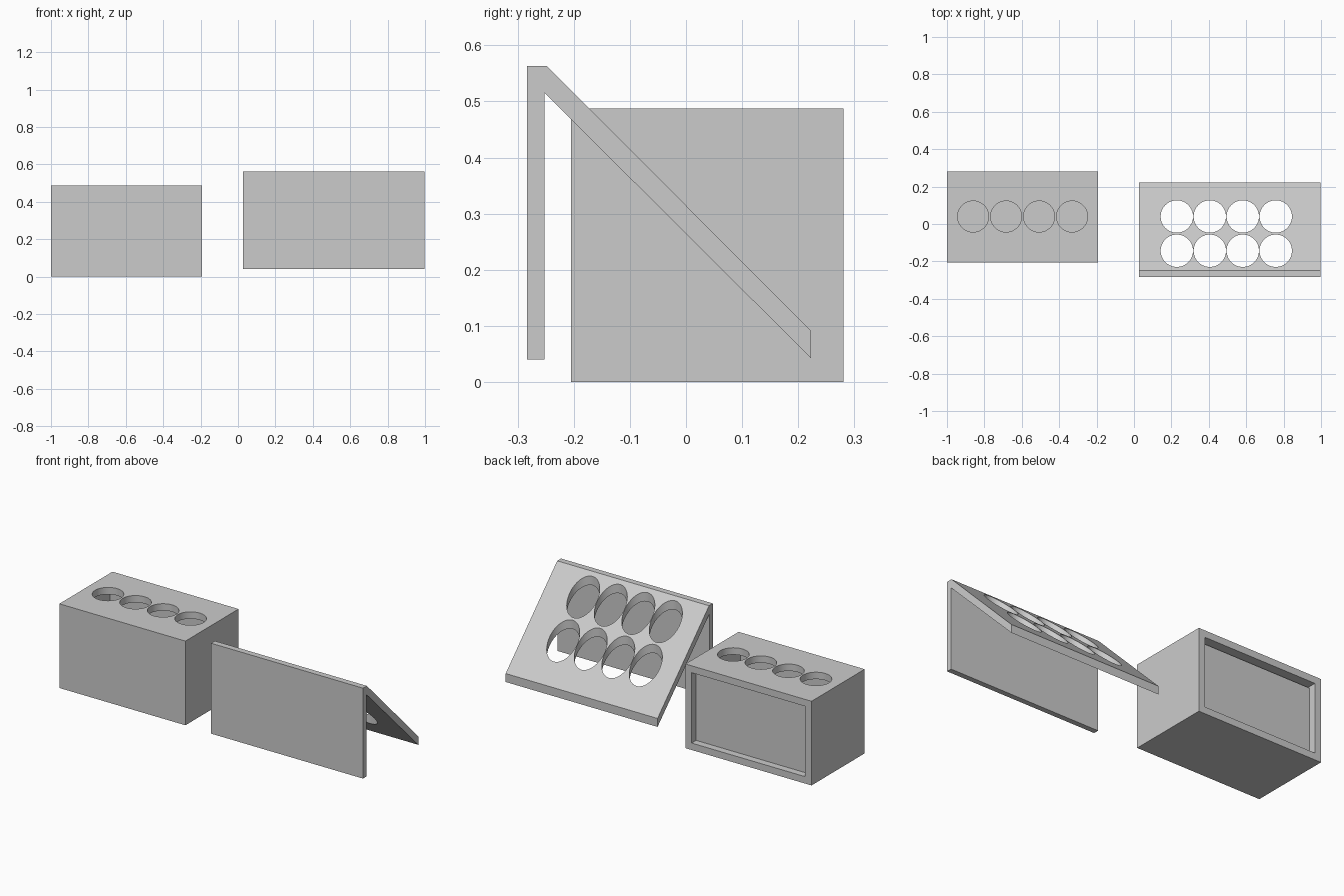
import bpy, bmesh
from mathutils import Matrix

if "Cube" in bpy.data.objects:
    bpy.data.objects.remove(bpy.data.objects["Cube"])


def finish(bm, name):
    bmesh.ops.recalc_face_normals(bm, faces=bm.faces)
    me = bpy.data.meshes.new(name)
    bm.to_mesh(me)
    bm.free()
    ob = bpy.data.objects.new(name, me)
    bpy.context.collection.objects.link(ob)
    return ob


def box(name, x, y, z):
    bm = bmesh.new()
    lo, hi = zip(x, y, z)
    mid = [(a + b) / 2 for a, b in zip(lo, hi)]
    size = [b - a for a, b in zip(lo, hi)]
    bmesh.ops.create_cube(bm, size=1, matrix=Matrix.Translation(mid) @ Matrix.Diagonal((*size, 1)))
    return finish(bm, name)


def cylinders(name, xs, ys, radius, z):
    bm = bmesh.new()
    for x in xs:
        for y in ys:
            bmesh.ops.create_cone(bm, cap_ends=True, segments=64, radius1=radius, radius2=radius,
                                  depth=z[1] - z[0],
                                  matrix=Matrix.Translation((x, y, (z[0] + z[1]) / 2)))
    return finish(bm, name)


def cut(ob, cutter):
    mod = ob.modifiers.new("cut", 'BOOLEAN')
    mod.operation, mod.solver, mod.object = 'DIFFERENCE', 'EXACT', cutter
    bpy.context.view_layer.objects.active = ob
    bpy.ops.object.modifier_apply(modifier=mod.name)
    bpy.data.objects.remove(cutter)


def smooth(ob):
    bpy.ops.object.select_all(action='DESELECT')
    ob.select_set(True)
    bpy.context.view_layer.objects.active = ob
    bpy.ops.object.shade_smooth_by_angle()


# Hollow housing, open at the back, with four round holes in its top
housing = box("housing", (-1, -0.193), (-0.205, 0.281), (0, 0.487))
cut(housing, box("cavity", (-0.96, -0.233), (-0.165, 0.4), (0.04, 0.447)))
cut(housing, cylinders("top_holes", [-0.86 + 0.1763 * i for i in range(4)], [0.04], 0.083, (0.35, 0.6)))

# Back panel set into the opening, with a narrow gap above
box("back_panel", (-0.96, -0.233), (0.2, 0.24), (0.04, 0.437))

# Folded rack: upright plate and sloping shelf in one profile
profile = [(-0.283, 0.04), (-0.252, 0.04), (-0.252, 0.515), (0.223, 0.042),
           (0.223, 0.091), (-0.248, 0.563), (-0.283, 0.563)]
bm = bmesh.new()
face = bm.faces.new([bm.verts.new((0.026, y, z)) for y, z in profile])
side = bmesh.ops.extrude_face_region(bm, geom=[face])["geom"]
bmesh.ops.translate(bm, vec=(0.972, 0, 0), verts=[v for v in side if isinstance(v, bmesh.types.BMVert)])
rack = finish(bm, "sloping_rack")

# Two rows of holes cut straight down through the slope
cut(rack, cylinders("rack_holes", [0.229 + 0.1763 * i for i in range(4)], [0.04, -0.143], 0.0865, (-0.2, 0.8)))

for ob in (housing, rack):
    smooth(ob)
